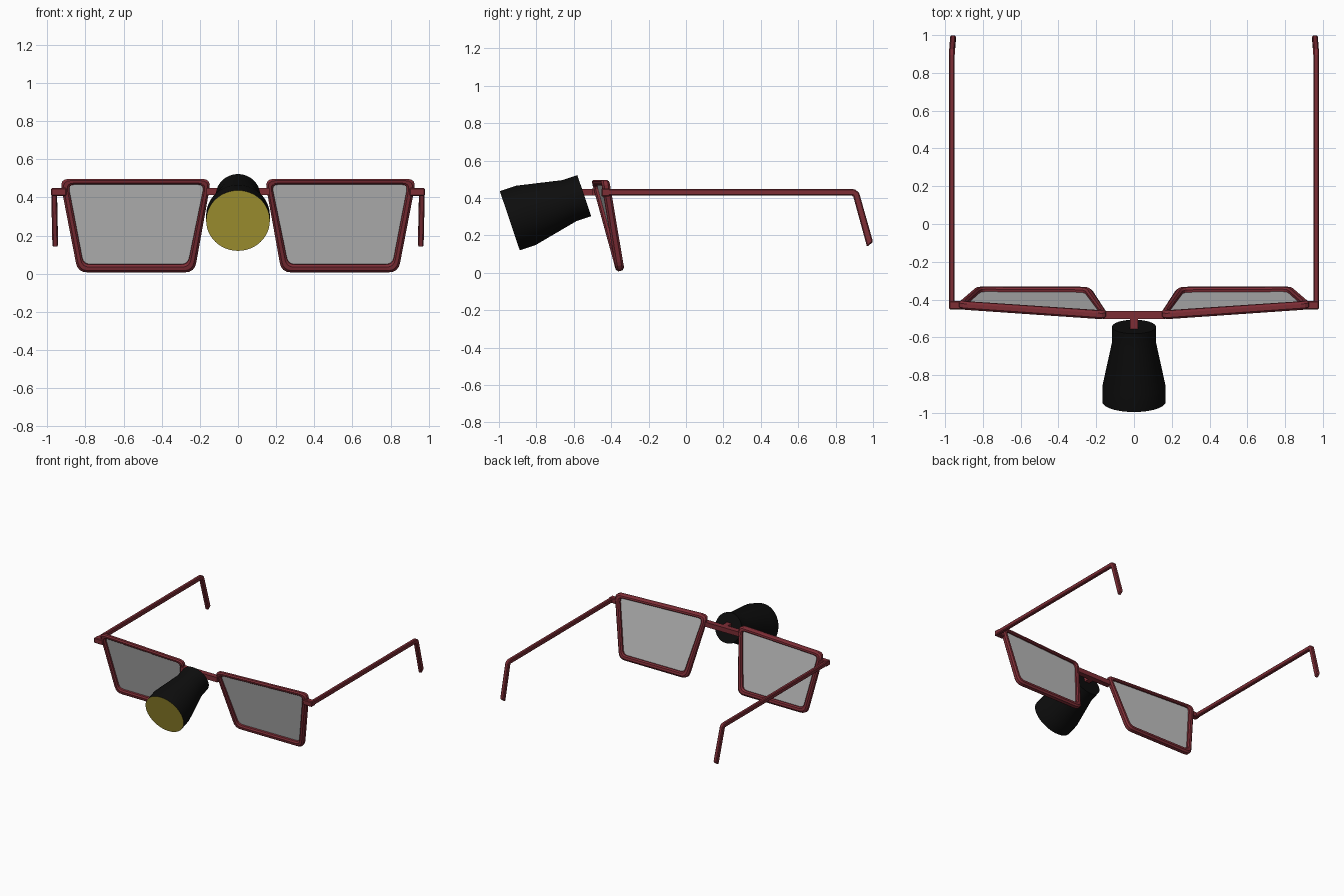
import bpy, bmesh, math
from mathutils import Vector

cube = bpy.data.objects.get("Cube")
if cube:
    bpy.data.objects.remove(cube, do_unlink=True)


def material(name, rgb):
    m = bpy.data.materials.new(name)
    m.use_nodes = True
    m.diffuse_color = (*rgb, 1)
    m.node_tree.nodes["Principled BSDF"].inputs["Base Color"].default_value = (*rgb, 1)
    return m


RED = material("dark red", (0.205, 0.026, 0.036))
GREY = material("lens grey", (0.51, 0.51, 0.51))
BLACK = material("black", (0.004, 0.004, 0.004))
YELLOW = material("dull yellow", (0.47, 0.38, 0.04))


def build(name, verts, faces, mats, mirror=False, bevel=0):
    mesh = bpy.data.meshes.new(name)
    bm = bmesh.new()
    vs = [bm.verts.new(v) for v in verts]
    for f in faces:
        bm.faces.new([vs[i] for i in f])
    bmesh.ops.recalc_face_normals(bm, faces=bm.faces)
    bm.to_mesh(mesh)
    bm.free()
    ob = bpy.data.objects.new(name, mesh)
    bpy.context.collection.objects.link(ob)
    for m in mats:
        mesh.materials.append(m)
    if bevel:
        b = ob.modifiers.new("Bevel", 'BEVEL')
        b.width, b.segments = bevel, 1
    if mirror:
        ob.modifiers.new("Mirror", 'MIRROR').use_axis[0] = True
    return ob


def skin(rings, n, closed=False):
    """Quads between successive rings of n points."""
    count = len(rings)
    faces = []
    for r in range(count if closed else count - 1):
        a, b = r * n, (r + 1) % count * n
        faces += [(a + i, a + (i + 1) % n, b + (i + 1) % n, b + i) for i in range(n)]
    return [p for ring in rings for p in ring], faces


def box(name, lo, hi, mat, mirror=False, bevel=0):
    rings = [[(x, lo[1], lo[2]), (x, hi[1], lo[2]), (x, hi[1], hi[2]), (x, lo[1], hi[2])]
             for x in (lo[0], hi[0])]
    verts, faces = skin(rings, 4)
    return build(name, verts, faces + [(0, 1, 2, 3), (4, 5, 6, 7)], [mat], mirror, bevel)


# Rounded trapezoid outline in x and z
def rounded(corners, radius, steps=4):
    out = []
    pts = [Vector(c) for c in corners]
    for i, p in enumerate(pts):
        a = p + (pts[i - 1] - p).normalized() * radius
        b = p + (pts[(i + 1) % 4] - p).normalized() * radius
        for s in range(steps + 1):
            t = s / steps
            out.append(a * (1 - t) ** 2 + p * 2 * t * (1 - t) + b * t * t)
    return out


# Swept and tilted surface that the rims follow; d runs front to back
def place(p, d):
    x, z = p
    t = z / 0.497
    top = -0.508 + (x - 0.15) * 0.07
    y = -0.372 * (1 - t) + top * t
    return (x, y + d * 0.044, z + 0.012 * d * (1 - t))


outer = rounded([(0.14, 0.497), (0.935, 0.497), (0.84, 0.004), (0.228, 0.004)], 0.05)
inner = rounded([(0.177, 0.467), (0.89, 0.467), (0.81, 0.045), (0.263, 0.045)], 0.035)
section = [(0, .25), (.3, 0), (.75, 0), (1, .2), (1, .8), (.75, 1), (.3, 1), (0, .75)]
rings = [[place(o.lerp(i, f), d) for o, i in zip(outer, inner)] for f, d in section]
build("lens_rim", *skin(rings, len(outer), closed=True), [RED], mirror=True)
build("lens", [place(p, 0.5) for p in inner], [range(len(inner))], [GREY], mirror=True)

# Hinges, bridge and the stem that holds the nose
box("hinge", (0.9, -0.452, 0.408), (0.979, -0.408, 0.45), RED, True, 0.005)
box("bridge", (-0.165, -0.503, 0.412), (0.165, -0.46, 0.45), RED)
box("nose_stem", (-0.021, -0.555, 0.412), (0.021, -0.48, 0.448), RED)

# Temple arms with bent ear tips
side = [(-0.43, 0.447), (0.9, 0.447), (0.925, 0.43), (1.0, 0.165), (0.968, 0.138),
        (0.893, 0.412), (-0.43, 0.412)]
rings = [[(x - (0.006 if z < 0.2 else 0), y, z) for y, z in side] for x in (0.949, 0.979)]
n = len(side)
verts, faces = skin(rings, n)
build("temple_arm", verts, faces + [range(n), range(n, 2 * n)], [RED], True, 0.006)

# Flared nose tube, tilted down toward the front
SEG = 48
axis = Vector((0, math.cos(0.325), math.sin(0.325)))
up = Vector((0, -axis.z, axis.y))
side_dir = Vector((1, 0, 0))
front = Vector((0, -0.942, 0.278))
rings = []
for t, r in [(0, 0.167), (0.09, 0.167), (0.335, 0.116), (0.42, 0.116)]:
    rings.append([front + axis * t + (side_dir * math.cos(a) + up * math.sin(a)) * r
                  for a in (math.tau * k / SEG for k in range(SEG))])
verts, faces = skin(rings, SEG)
nose = build("nose_tube", verts, faces + [range(SEG), range(3 * SEG, 4 * SEG)], [BLACK, YELLOW])
for p in nose.data.polygons:
    if p.normal.dot(axis) < -0.9:
        p.material_index = 1

bpy.ops.object.select_all(action='DESELECT')
nose.select_set(True)
bpy.context.view_layer.objects.active = nose
bpy.ops.object.shade_smooth_by_angle(angle=math.radians(30))
